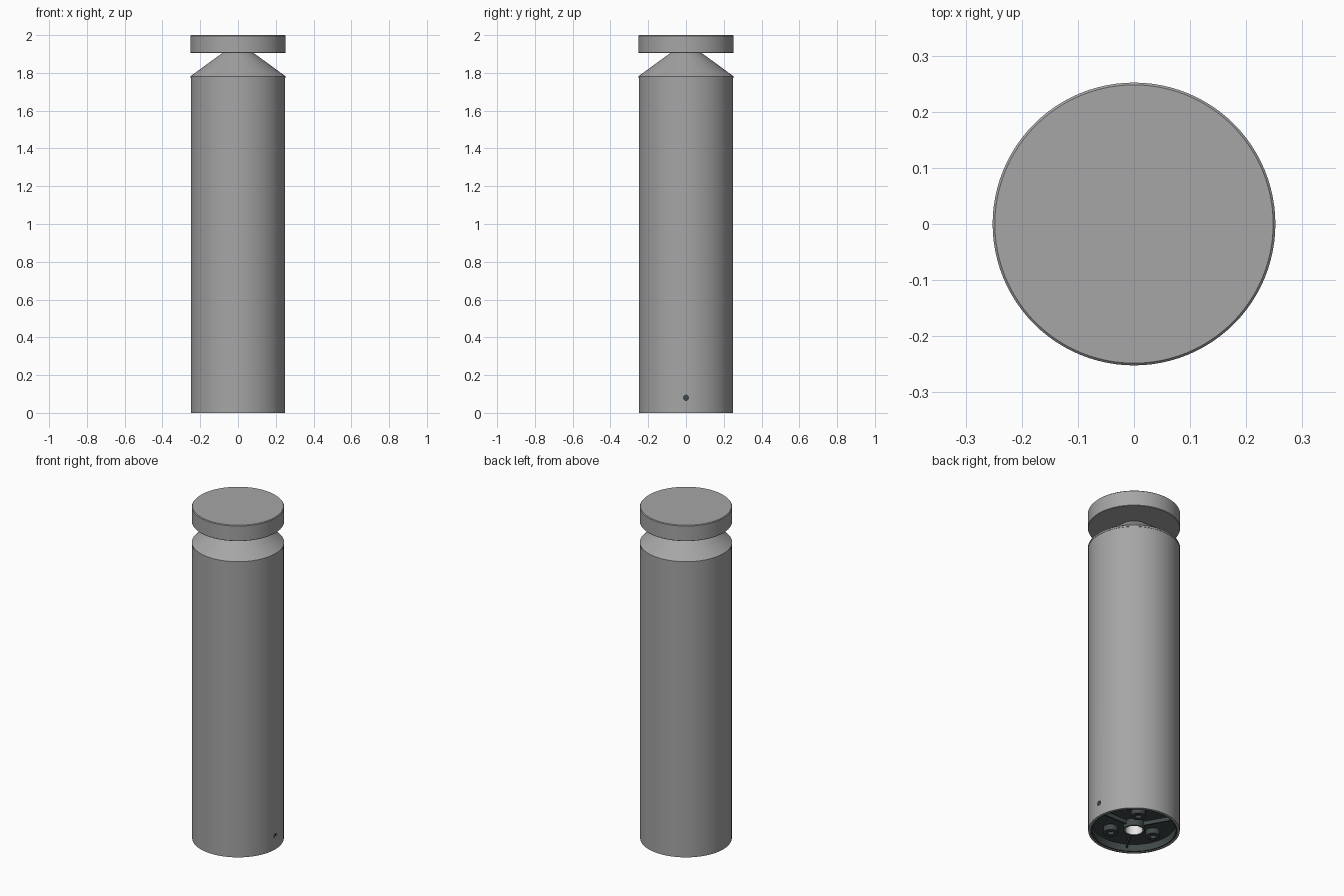
import bpy, bmesh, math
from mathutils import Matrix

if "Cube" in bpy.data.objects:
    bpy.data.objects.remove(bpy.data.objects["Cube"])

SEG = 96


def material(name, r, g, b):
    m = bpy.data.materials.new(name)
    m.diffuse_color = (r, g, b, 1)
    m.use_nodes = True
    m.node_tree.nodes["Principled BSDF"].inputs["Base Color"].default_value = m.diffuse_color
    return m


GREY = material("grey metal", 0.38, 0.38, 0.38)
DARK = material("dark casting", 0.05, 0.065, 0.065)
WHITE = material("white liner", 0.85, 0.85, 0.85)


def finish(name, bm, mat):
    bmesh.ops.recalc_face_normals(bm, faces=bm.faces)
    me = bpy.data.meshes.new(name)
    bm.to_mesh(me)
    bm.free()
    me.materials.append(mat)
    ob = bpy.data.objects.new(name, me)
    bpy.context.collection.objects.link(ob)
    return ob


def smooth(ob):
    bpy.ops.object.select_all(action='DESELECT')
    ob.select_set(True)
    bpy.context.view_layer.objects.active = ob
    bpy.ops.object.shade_smooth_by_angle(angle=math.radians(30))


def lathe(name, profile, mat, closed=False, seg=SEG):
    """Spin (radius, z) points around z; closed joins last point to first."""
    bm = bmesh.new()
    rings = []
    for r, z in profile:
        if r == 0:
            rings.append([bm.verts.new((0, 0, z))] * seg)
        else:
            rings.append([bm.verts.new((r * math.cos(2 * math.pi * i / seg),
                                        r * math.sin(2 * math.pi * i / seg), z))
                          for i in range(seg)])
    pairs = list(zip(rings, rings[1:]))
    if closed:
        pairs.append((rings[-1], rings[0]))
    for a, b in pairs:
        for i in range(seg):
            j = (i + 1) % seg
            bm.faces.new(list(dict.fromkeys((a[i], a[j], b[j], b[i]))))
    ob = finish(name, bm, mat)
    smooth(ob)
    return ob


def rod_x(name, radius, x0, x1, z, mat):
    """Cylinder lying along x."""
    bm = bmesh.new()
    rot = Matrix.Translation(((x0 + x1) / 2, 0, z)) @ Matrix.Rotation(math.pi / 2, 4, 'Y')
    bmesh.ops.create_cone(bm, cap_ends=True, segments=24, radius1=radius,
                          radius2=radius, depth=x1 - x0, matrix=rot)
    return finish(name, bm, mat)


# Hollow post with a fixing screw hole on the right side
post = lathe("post", [(0.238, 0), (0.25, 0), (0.25, 1.772), (0.238, 1.772)], GREY, closed=True)
cutter = rod_x("screw_hole_cutter", 0.014, 0.22, 0.28, 0.08, GREY)
cutter.hide_render = True
mod = post.modifiers.new("screw hole", 'BOOLEAN')
mod.operation = 'DIFFERENCE'
mod.solver = 'EXACT'
mod.object = cutter
bpy.context.view_layer.objects.active = post
bpy.ops.object.modifier_apply(modifier=mod.name)
bpy.data.objects.remove(cutter)
smooth(post)
smooth(rod_x("fixing_screw", 0.012, 0.225, 0.244, 0.08, DARK))

# Conical reflector with a thin lip, and the cap disc above it
lathe("reflector_cone", [(0, 1.772), (0.252, 1.772), (0.252, 1.782),
                         (0.079, 1.908), (0, 1.908)], GREY)
lathe("cap", [(0, 1.905), (0.25, 1.905), (0.252, 1.907), (0.252, 1.996),
              (0.248, 2.0), (0, 2.0)], GREY)

# Dark base casting: skirt, plate and central hub
lathe("base_casting", [(0.237, 0.002), (0.237, 0.12), (0.053, 0.12), (0.053, 0.002),
                       (0.058, 0.002), (0.058, 0.045), (0.229, 0.045), (0.229, 0.002)],
      DARK, closed=True)
# White cable tube inside the hub
lathe("cable_tube", [(0.053, 0.003), (0.053, 0.4), (0.048, 0.4), (0.048, 0.003)],
      WHITE, closed=True, seg=48)

for k in range(3):
    # Mounting bosses
    a = math.radians(60 + 120 * k)
    boss = lathe(f"mounting_boss_{k + 1}", [(0, 0.03), (0.018, 0.03), (0.018, 0.012),
                                            (0.04, 0.012), (0.04, 0.05), (0, 0.05)],
                 DARK, seg=32)
    boss.location = (0.135 * math.cos(a), 0.135 * math.sin(a), 0)
    # Stiffening ribs between the bosses
    bm = bmesh.new()
    t = Matrix.Rotation(a + math.pi / 3, 4, 'Z') @ Matrix.Translation((0.144, 0, 0.034))
    bmesh.ops.create_cube(bm, size=1, matrix=t @ Matrix.Diagonal((0.176, 0.008, 0.026, 1)))
    finish(f"base_rib_{k + 1}", bm, DARK)
